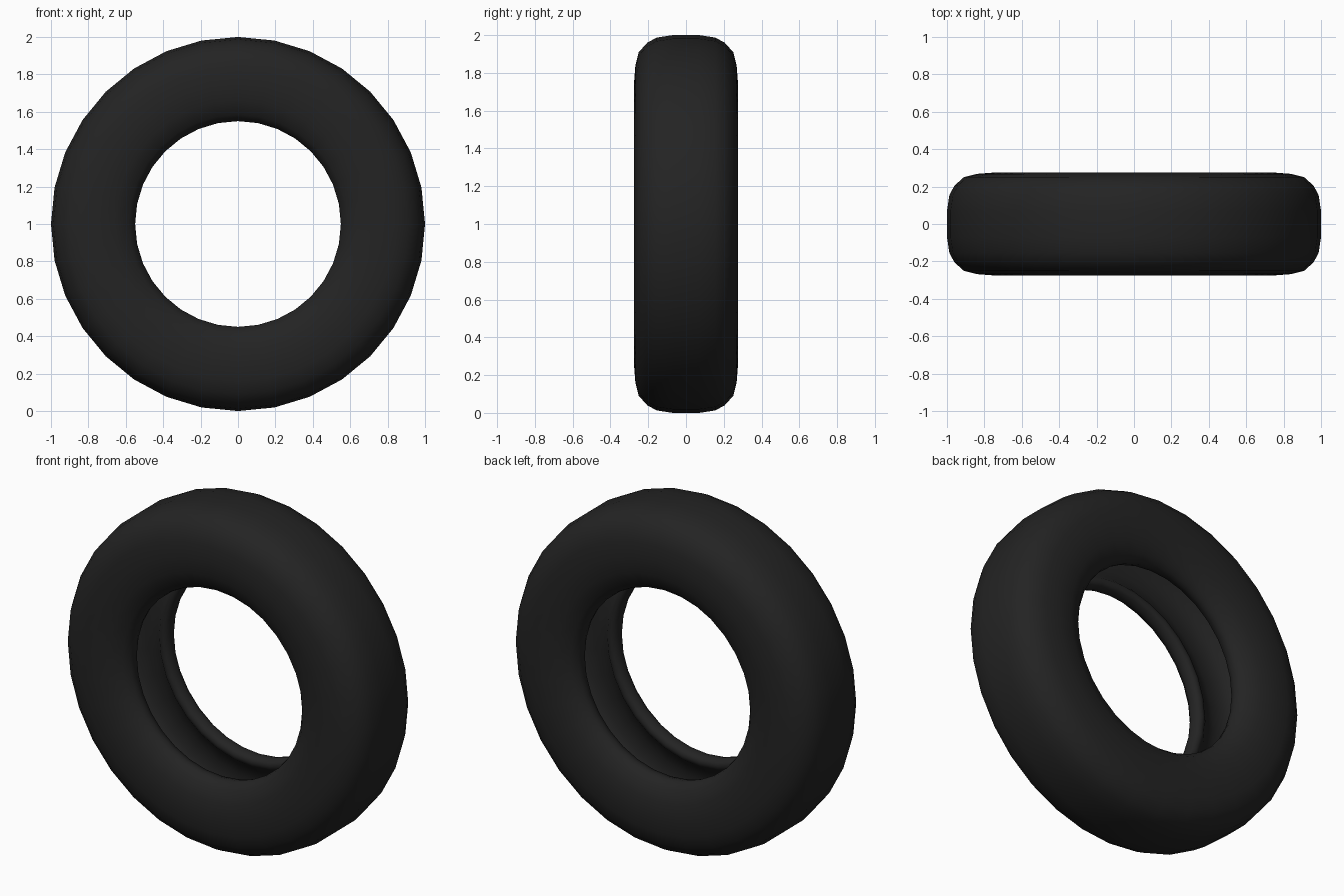
import bpy, bmesh, math
from mathutils import Vector

if "Cube" in bpy.data.objects:
    bpy.data.objects.remove(bpy.data.objects["Cube"], do_unlink=True)

SEGMENTS = 32

# Dark rubber
rubber = bpy.data.materials.new("black_rubber")
rubber.use_nodes = True
rubber.diffuse_color = (0.017, 0.017, 0.017, 1)
bsdf = rubber.node_tree.nodes["Principled BSDF"]
bsdf.inputs["Base Color"].default_value = rubber.diffuse_color
bsdf.inputs["Roughness"].default_value = 0.9

# Half cross-section as (width, radius): tread, shoulder, sidewall, bead
outside = [(0.07, 1.0), (0.155, 0.987), (0.205, 0.96), (0.25, 0.91),
           (0.268, 0.84), (0.275, 0.75), (0.265, 0.66), (0.235, 0.585), (0.2, 0.556)]
bead = [(0.175, 0.55), (0.14, 0.558), (0.125, 0.58), (0.135, 0.605)]
# Hollow inner wall back to the crown
inside = [(0.18, 0.65), (0.215, 0.73), (0.215, 0.82), (0.185, 0.89), (0.06, 0.935)]

half = outside + bead + inside
section = half + [(-w, r) for w, r in reversed(half)]

# Sweep the closed cross-section around the axle
bm = bmesh.new()
rings = []
for i in range(SEGMENTS):
    a = 2 * math.pi * i / SEGMENTS
    rings.append([bm.verts.new(Vector((r * math.cos(a), w, 1 + r * math.sin(a))))
                  for w, r in section])
for i, ring in enumerate(rings):
    following = rings[(i + 1) % SEGMENTS]
    for j in range(len(section)):
        k = (j + 1) % len(section)
        bm.faces.new((ring[j], ring[k], following[k], following[j]))
bmesh.ops.recalc_face_normals(bm, faces=bm.faces)
for face in bm.faces:
    face.smooth = True

mesh = bpy.data.meshes.new("tyre")
bm.to_mesh(mesh)
bm.free()
mesh.materials.append(rubber)
tyre = bpy.data.objects.new("tyre", mesh)
bpy.context.collection.objects.link(tyre)
